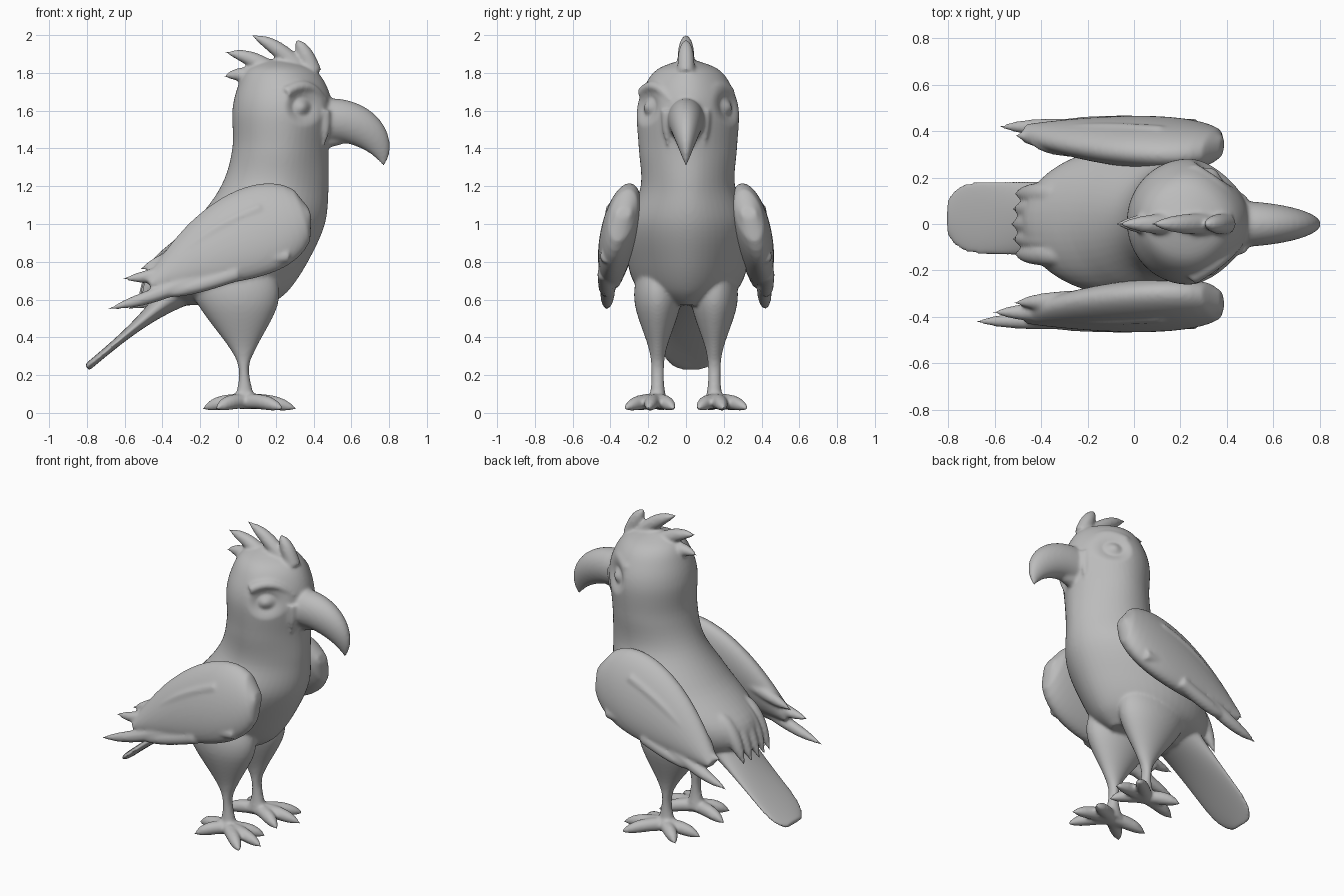
import bpy, bmesh, math
from mathutils import Vector

old = bpy.data.objects.get("Cube")
if old:
    bpy.data.objects.remove(old, do_unlink=True)

colour = (0.5, 0.5, 0.5, 1)
grey = bpy.data.materials.new("plain grey")
grey.use_nodes = True
grey.diffuse_color = colour
grey.node_tree.nodes["Principled BSDF"].inputs["Base Color"].default_value = colour


def skin(name, rings, sides=48):
    """Closed surface through rings of (centre, u axis, v axis, narrowing towards u)."""
    bm = bmesh.new()
    loops = []
    for centre, u, v, narrow in rings:
        loop = []
        for k in range(sides):
            angle = math.tau * k / sides
            c, s = math.cos(angle), math.sin(angle)
            loop.append(bm.verts.new(centre + u * c + v * s * (1 - narrow * max(0, c) ** 2)))
        loops.append(loop)
    for lower, upper in zip(loops, loops[1:]):
        for k in range(sides):
            n = (k + 1) % sides
            bm.faces.new((lower[k], lower[n], upper[n], upper[k]))
    bm.faces.new(loops[0])
    bm.faces.new(loops[-1])
    bmesh.ops.recalc_face_normals(bm, faces=bm.faces)
    mesh = bpy.data.meshes.new(name)
    bm.to_mesh(mesh)
    bm.free()
    mesh.materials.append(grey)
    obj = bpy.data.objects.new(name, mesh)
    bpy.context.collection.objects.link(obj)
    return obj


def stack(name, rows, y=0, narrow=0, steps=6):
    """Level rings, smoothly interpolated, from rows of (front, back, height, half width)."""
    rows = [Vector(row) for row in rows]
    rings = []
    for i in range(len(rows) - 1):
        before, start = rows[max(i - 1, 0)], rows[i]
        end, after = rows[i + 1], rows[min(i + 2, len(rows) - 1)]
        for k in range(steps + 1):
            if k == steps and i < len(rows) - 2:
                continue
            t = k / steps
            bend_in = (end - before) / 2 * t * (1 - t) ** 2
            bend_out = (after - start) / 2 * t * t * (1 - t)
            ease = t * t * (3 - 2 * t)
            front, back, z, half = start.lerp(end, ease) + bend_in - bend_out
            rings.append((Vector(((front + back) / 2, y, z)),
                          Vector(((front - back) / 2, 0, 0)), Vector((0, half, 0)), narrow))
    return skin(name, rings)


def sweep(name, path, thick, wide, lean=0):
    """Oval section along a path; thick, wide are rules of t from root to tip."""
    rings = []
    last = len(path) - 1
    for i, p in enumerate(path):
        t = i / last
        along = path[min(i + 1, last)] - path[max(i - 1, 0)]
        across = Vector((0, 1, 0))
        across = (across - along * (along.y / along.length_squared)).normalized()
        up = along.cross(across).normalized() + Vector((0, lean, 0))
        rings.append((p, up * max(thick(t), 0.004), across * max(wide(t), 0.004), 0))
    return skin(name, rings)


def arc(root, tip, sag, side=1, count=20):
    """Straight line from root to tip, arched upwards by sag, mirrored by side."""
    mirror = Vector((1, side, 1))
    root, tip = Vector(root) * mirror, Vector(tip) * mirror
    return [root.lerp(tip, i / count) + Vector((0, 0, sag * math.sin(math.pi * i / count)))
            for i in range(count + 1)]


def feather(name, root, tip, radius, sag=0, side=1, blunt=3):
    """Round spike that tapers late, also used for toes and folds."""
    def taper(t):
        return radius * (1 - t ** blunt)
    return sweep(name, arc(root, tip, sag, side), taper, taper)


def fuse(name, parts, voxel):
    """Blend overlapping parts into one sculpted surface."""
    bpy.ops.object.select_all(action="DESELECT")
    for part in parts:
        part.select_set(True)
    obj = parts[0]
    bpy.context.view_layer.objects.active = obj
    bpy.ops.object.join()
    obj.name = name
    remesh = obj.modifiers.new("Blend", "REMESH")
    remesh.mode = "VOXEL"
    remesh.voxel_size = voxel
    smooth = obj.modifiers.new("Soften", "SMOOTH")
    smooth.iterations = 8
    for modifier in (remesh.name, smooth.name):
        bpy.ops.object.modifier_apply(modifier=modifier)
    bpy.ops.object.shade_smooth()
    return obj


# Head and torso
parts = [stack("torso", [
    (0.27, 0.15, 1.87, 0.03), (0.4, 0.05, 1.82, 0.16), (0.47, 0, 1.73, 0.23),
    (0.5, -0.03, 1.6, 0.27), (0.48, -0.03, 1.4, 0.26), (0.48, -0.09, 1.2, 0.25),
    (0.46, -0.24, 1, 0.32), (0.37, -0.46, 0.8, 0.32), (0.27, -0.46, 0.65, 0.26),
    (0.17, -0.3, 0.57, 0.12)], y=0.01, narrow=0.2)]

# Hooked beak curling down, with the lower bill under it
curl = [1.6 * k / 15 for k in range(-3, 16)]
parts.append(sweep("beak", [Vector((0.5 + 0.27 * math.sin(a), 0, 1.31 + 0.24 * math.cos(a)))
                            for a in curl],
                   lambda t: 0.115 * (1 - t ** 3), lambda t: 0.1 * (1 - t ** 2)))
parts.append(feather("lower_bill", (0.4, 0, 1.45), (0.62, 0, 1.46), 0.05))

# Crest feathers
for root_x, root_z, tip_x, tip_z in ((0.32, 1.83, 0.07, 2), (0.4, 1.8, 0.3, 1.98),
                                     (0.2, 1.8, -0.07, 1.91), (0.13, 1.76, -0.08, 1.78)):
    parts.append(feather("crest_feather", (root_x, 0, root_z), (tip_x, 0, tip_z), 0.045, 0.02))

# Fan tail, thin and rounded at the end
parts.append(sweep("tail", arc((-0.3, 0.02, 0.66), (-0.8, 0.03, 0.24), 0),
                   lambda t: 0.02 + 0.08 * (1 - t) ** 3,
                   lambda t: 0.16 * (1 - t ** 12 / 2)))

# Rump feather tufts
for k in range(-2, 3):
    y = 0.065 * k
    parts.append(feather("rump_feather", (-0.24, y, 0.83),
                         (-0.53 + abs(y) / 8, y, 0.58), 0.05, 0.1, blunt=6))

# Legs, toes, brows and cheek folds
for side in (1, -1):
    parts.append(stack("leg", [
        (0.1, -0.2, 0.85, 0.04), (0.2, -0.26, 0.72, 0.11), (0.21, -0.21, 0.57, 0.12),
        (0.1, -0.05, 0.35, 0.05), (0.06, 0, 0.25, 0.035), (0.07, 0, 0.15, 0.035),
        (0.1, -0.03, 0.05, 0.05)], y=0.15 * side))
    for x, y in ((0.31, 0.2), (0.24, 0.33), (0.24, 0.06), (-0.19, 0.12), (-0.12, 0.28)):
        parts.append(feather("toe", (0.04, 0.16, 0.06), (x, y, 0.02), 0.04, 0.015, side, 5))
    parts.append(feather("brow", (0.25, 0.23, 1.69), (0.47, 0.09, 1.66), 0.035, 0.05, side))
    parts.append(feather("cheek_fold", (0.46, 0.1, 1.6), (0.46, 0.1, 1.42), 0.03, 0, side))
bird = fuse("body", parts, 0.01)

# Eye sockets pressed in around a softly rounded eyeball
for v in bird.data.vertices:
    if abs(v.co.y) > 0.08 and v.co.z > 1.4:
        d = math.hypot(v.co.x - 0.35, v.co.z - 1.62) / 0.11
        if d < 1:
            dent = 0.035 * ((1 - d * d) ** 2 - 0.8 * max(0, 1 - 4 * d * d) ** 2)
            v.co.y -= math.copysign(dent, v.co.y)
            v.co.x -= dent / 2

# Wings: a leaning blade, loose tip feathers and raised coverts
for side, label, reach in ((1, "left", 0.85), (-1, "right", 1)):
    def blade(t):
        return math.sqrt(t) * (1 - t)
    wing = [sweep("wing", arc((0.38, 0.33, 1.06), (-0.47, 0.39, 0.68), 0.035, side),
                  lambda t: 0.03 + 0.54 * blade(t), lambda t: 0.04 + 0.16 * blade(t),
                  lean=side / 5)]
    for root, tip, sag in (((-0.1, 0.41, 0.77), (-0.69, 0.42, 0.55), -0.02),
                           ((-0.2, 0.38, 0.83), (-0.61, 0.38, 0.71), -0.03),
                           ((-0.15, 0.32, 0.9), (-0.52, 0.34, 0.76), 0),
                           ((0, 0.43, 0.74), (-0.45, 0.42, 0.62), -0.01)):
        tip = (tip[0] * reach, tip[1], tip[2])
        wing.append(feather("tip_feather", root, tip, 0.04, sag, side, 5))
    for k in range(4):
        wing.append(feather("covert", (0.12 + k / 20, 0.39 + k / 100, 1.08 - k / 12),
                            (-0.35, 0.42, 0.8 - k / 25), 0.035, 0.03, side))
    fuse(label + "_wing", wing, 0.01)
